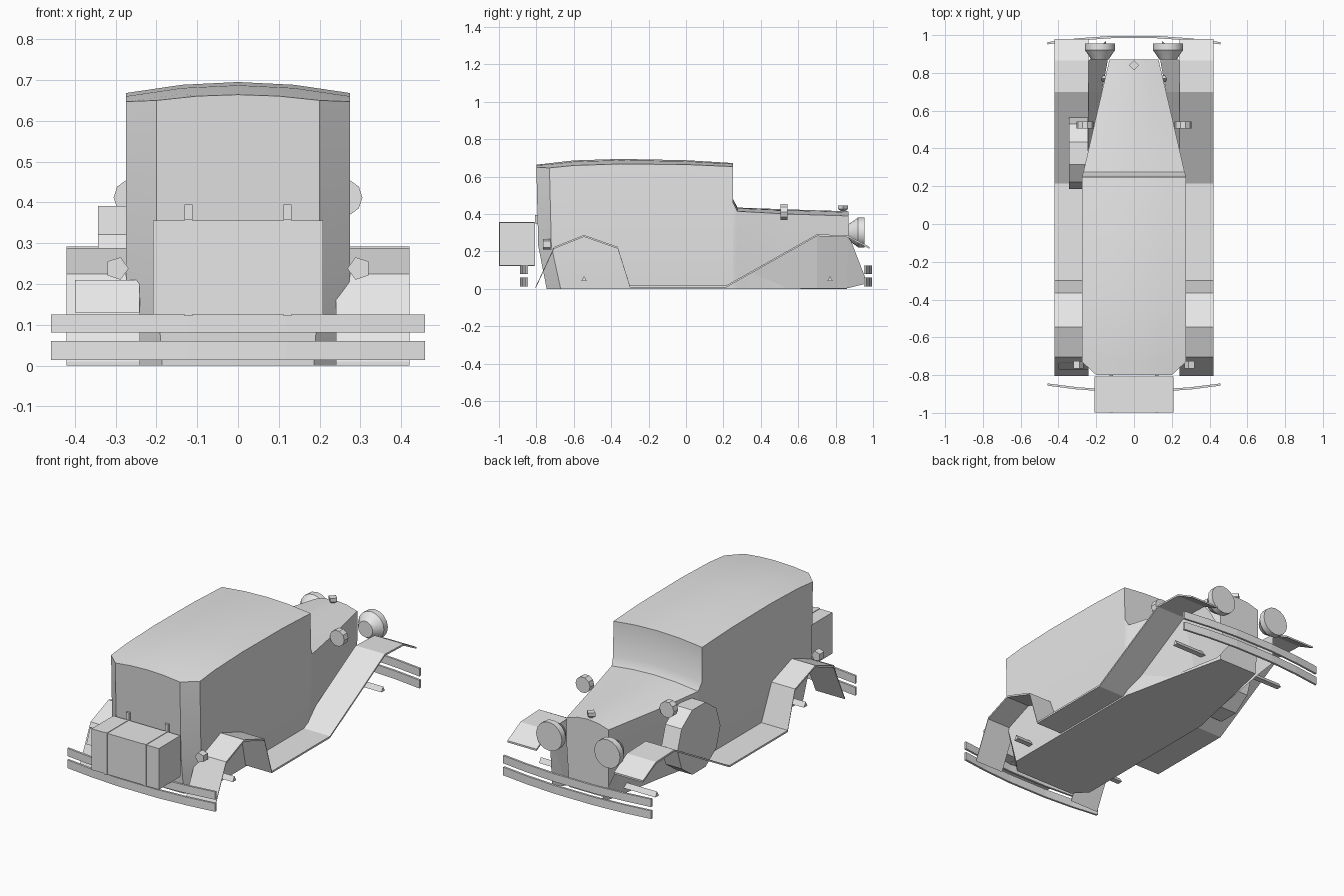
import bpy, bmesh, math
from mathutils import Matrix, Vector

old = bpy.data.objects.get("Cube")
if old:
    bpy.data.objects.remove(old, do_unlink=True)

GREY = bpy.data.materials.new("plain_grey")
GREY.use_nodes = True
GREY.diffuse_color = (0.8, 0.8, 0.8, 1)
GREY.node_tree.nodes["Principled BSDF"].inputs["Base Color"].default_value = (0.8, 0.8, 0.8, 1)


def finish(name, bm, smooth=False):
    bmesh.ops.recalc_face_normals(bm, faces=bm.faces)
    mesh = bpy.data.meshes.new(name)
    bm.to_mesh(mesh)
    bm.free()
    mesh.materials.append(GREY)
    obj = bpy.data.objects.new(name, mesh)
    bpy.context.collection.objects.link(obj)
    if smooth:
        bpy.ops.object.select_all(action='DESELECT')
        obj.select_set(True)
        bpy.context.view_layer.objects.active = obj
        bpy.ops.object.shade_smooth_by_angle(angle=math.radians(30))
    return obj


def loft(name, rings, caps=True, closed=True, smooth=False):
    """Skin a list of equal-length point rings."""
    bm = bmesh.new()
    rows = [[bm.verts.new(p) for p in ring] for ring in rings]
    n = len(rows[0])
    for a, b in zip(rows, rows[1:]):
        for i in range(n if closed else n - 1):
            j = (i + 1) % n
            bm.faces.new((a[i], a[j], b[j], b[i]))
    if caps:
        bm.faces.new(rows[0])
        bm.faces.new(rows[-1])
    return finish(name, bm, smooth)


def box(name, low, high):
    (x0, y0, z0), (x1, y1, z1) = low, high
    return loft(name, [[(x0, y0, z), (x1, y0, z), (x1, y1, z), (x0, y1, z)] for z in (z0, z1)])


def lathe(name, centre, axis, steps, sides, turn=0.0, smooth=False):
    """Round part: steps are (distance along axis, radius)."""
    spin = Vector(axis).to_track_quat('Z', 'Y').to_matrix().to_4x4()
    place = Matrix.Translation(centre) @ spin
    angles = [turn + math.tau * i / sides for i in range(sides)]
    rings = [[place @ Vector((r * math.cos(a), r * math.sin(a), d)) for a in angles]
             for d, r in steps]
    return loft(name, rings, smooth=smooth)


# Body: cabin, windscreen and bonnet in one skin
# upper y, lower y, half width, shoulder z, crown z
stations = [
    (-0.80, -0.745, 0.20, 0.650, 0.664),
    (-0.73, -0.67, 0.275, 0.647, 0.672),
    (-0.60, -0.60, 0.275, 0.660, 0.687),
    (-0.35, -0.35, 0.275, 0.668, 0.695),
    (0.00, 0.00, 0.275, 0.665, 0.688),
    (0.25, 0.25, 0.275, 0.654, 0.673),
    (0.252, 0.252, 0.275, 0.46, 0.48),
    (0.275, 0.275, 0.268, 0.415, 0.435),
    (0.55, 0.55, 0.205, 0.400, 0.425),
    (0.87, 0.86, 0.13, 0.390, 0.415),
]
rings = []
for top, low, w, shoulder, crown in stations:
    mid = top + (0.01 if low > top else 0)
    half = [(w * 0.93, low, 0), (w, mid, 0.23), (w, top, shoulder),
            (w / 2, top, shoulder + (crown - shoulder) * 0.75)]
    rings.append(half + [(0, top, crown)] + [(-x, y, z) for x, y, z in reversed(half)])
loft("body", rings, smooth=True)

# Fenders and running boards, one folded strip per side
fold = [(-0.805, 0.01), (-0.705, 0.225), (-0.545, 0.288), (-0.365, 0.225), (-0.30, 0.018),
        (0.215, 0.018), (0.70, 0.292), (0.865, 0.286), (0.98, 0.225)]
for side, s in (("left", 1), ("right", -1)):
    loft(f"{side}_fender",
         [[(s * 0.24, y, z), (s * 0.42, y, z), (s * 0.42, y, z - 0.01), (s * 0.24, y, z - 0.01)]
          for y, z in fold])

    # Sloping apron between front fender and frame
    apron = [((0.24, 0.215, 0.015), (0.255, 0.215, 0.003)),
             ((0.24, 0.70, 0.285), (0.17, 0.70, 0.003)),
             ((0.24, 0.865, 0.28), (0.14, 0.86, 0.003)),
             ((0.22, 0.885, 0.25), (0.15, 0.97, 0.03))]
    loft(f"{side}_apron", [[(s * x, y, z) for x, y, z in pair] for pair in apron],
         caps=False, closed=False)

    # Lamps
    lathe(f"{side}_headlight", (s * 0.18, 0.87, 0.302), (0, 1, 0),
          [(0, 0.045), (0.04, 0.072), (0.05, 0.08), (0.085, 0.08)], 16, smooth=True)
    lathe(f"{side}_cowl_lamp", (s * 0.26, 0.505, 0.412), (0, 1, 0),
          [(0, 0.045), (0.037, 0.045)], 10, smooth=False)
    lathe(f"{side}_tail_lamp", (s * 0.297, -0.765, 0.238), (0, 1, 0),
          [(0, 0.029), (0.04, 0.029)], 5, turn=0 if s > 0 else math.pi)

    # Straps over the trunk, with tabs on the cabin back
    x = s * 0.121
    box(f"{side}_strap", (x - 0.01, -1.0, 0.122), (x + 0.01, -0.81, 0.358))
    box(f"{side}_strap_tab", (x - 0.01, -0.806, 0.35), (x + 0.01, -0.79, 0.395))

# Axles
for name, y in (("rear_axle", -0.545), ("front_axle", 0.77)):
    lathe(name, (-0.36, y, 0.05), (1, 0, 0), [(0, 0.018), (0.72, 0.018)], 3, turn=math.pi / 2)

# Trunk
box("trunk", (-0.208, -0.998, 0.125), (0.208, -0.807, 0.355))

# Curved double bumpers
for name, end, bow in (("rear", -0.85, -0.035), ("front", 0.957, 0.035)):
    for bar, z0, z1 in (("lower", 0.014, 0.06), ("upper", 0.081, 0.125)):
        loft(f"{name}_{bar}_bumper",
             [[(x, y - 0.006, z0), (x, y + 0.006, z0), (x, y + 0.006, z1), (x, y - 0.006, z1)]
              for x in (-0.458, -0.3, -0.12, 0.12, 0.3, 0.458)
              for y in (end + bow * (1 - (x / 0.458) ** 2),)])

# Spare wheel on the right side
lathe("spare_wheel", (-0.343, 0.375, 0.21), (1, 0, 0), [(0, 0.19), (0.1, 0.19)], 10,
      turn=math.pi / 2 if abs(Vector((1, 0, 0)).to_track_quat('Z', 'Y').to_matrix()[2][0]) > 0.5 else 0)

# Number plate lying on the right rear fender
loft("number_plate", [[(x, -0.77, 0.13), (x, -0.738, 0.21), (x, -0.732, 0.21), (x, -0.764, 0.13)]
                      for x in (-0.40, -0.242)])

# Bonnet ornament
lathe("bonnet_ornament", (0, 0.84, 0.405), (0, 0, 1), [(0, 0.012), (0.012, 0.012), (0.022, 0.026), (0.042, 0.026)], 4)
